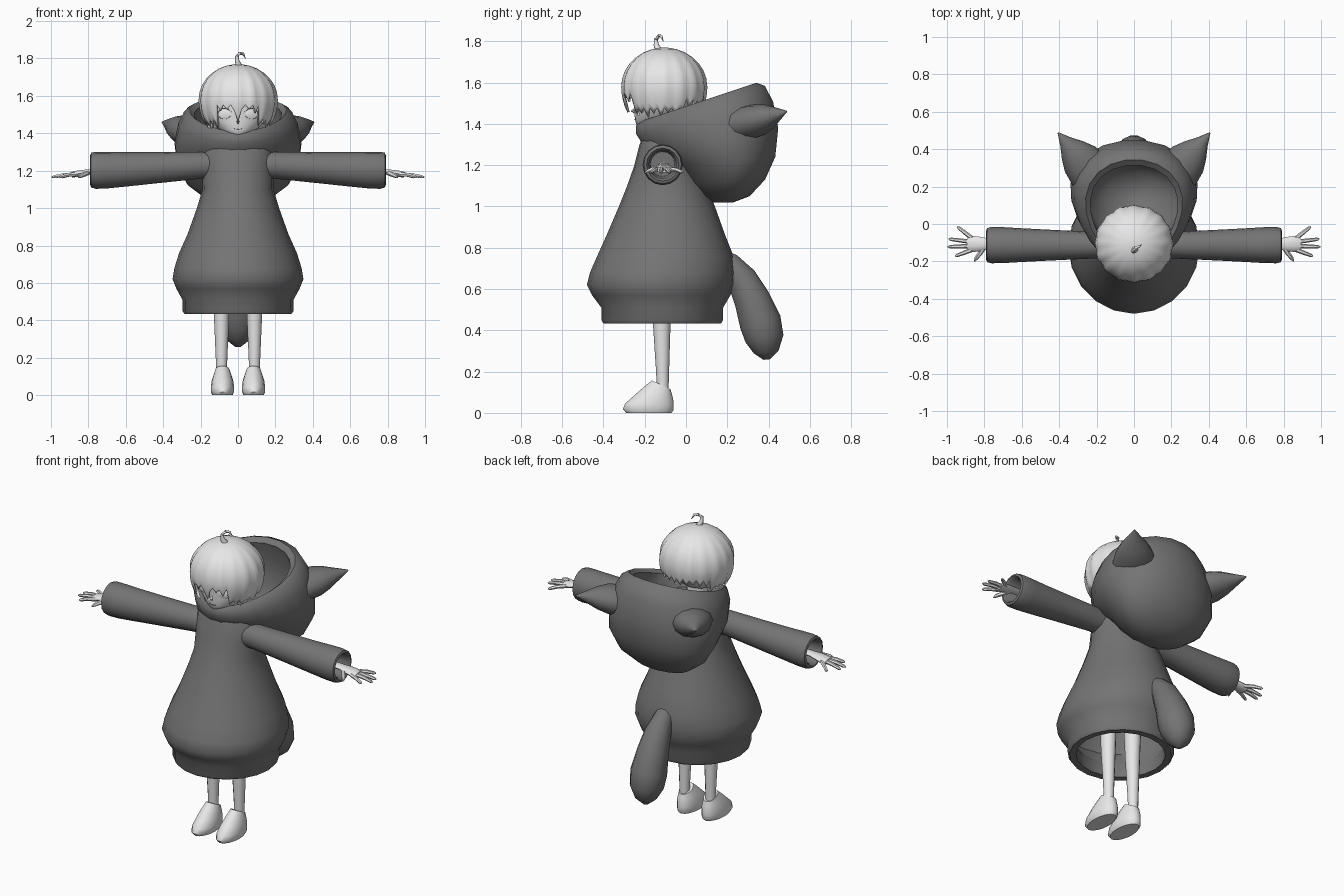
import bpy, bmesh, math, random
from mathutils import Vector as V

random.seed(4)


def material(name, c):
    m = bpy.data.materials.new(name)
    m.diffuse_color = (c, c, c, 1)
    return m


HOODIE = material("dark_grey", 0.175)
LIGHT = material("light_grey", 0.8)


def finish(name, bm, mat, angle=50):
    bmesh.ops.recalc_face_normals(bm, faces=bm.faces)
    me = bpy.data.meshes.new(name)
    bm.to_mesh(me)
    bm.free()
    me.materials.append(mat)
    me.polygons.foreach_set("use_smooth", [True] * len(me.polygons))
    me.set_sharp_from_angle(angle=math.radians(angle))
    ob = bpy.data.objects.new(name, me)
    bpy.context.collection.objects.link(ob)
    return ob


def ring(c, u, v, n, egg=0.0):
    pts = []
    for i in range(n):
        a = 2 * math.pi * i / n
        pts.append(c + u * math.cos(a) * (1 + egg * math.sin(a)) + v * math.sin(a))
    return pts


def loft(name, parts, mat, angle=50):
    """Skin each list of rings and cap both of its ends."""
    bm = bmesh.new()
    for rings in parts:
        rows = [[bm.verts.new(p) for p in r] for r in rings]
        n = len(rows[0])
        for a, b in zip(rows, rows[1:]):
            for i in range(n):
                j = (i + 1) % n
                bm.faces.new((a[i], a[j], b[j], b[i]))
        bm.faces.new(rows[0])
        bm.faces.new(rows[-1][::-1])
    return finish(name, bm, mat, angle)


def stack(rows, n, x=0.0, egg=0.0):
    """Rows of (half width, front y, front z, back y, back z)."""
    return [ring(V((x, (fy + by) / 2, (fz + bz) / 2)), V((w, 0, 0)),
                 V((0, (by - fy) / 2, (bz - fz) / 2)), n, egg)
            for w, fy, fz, by, bz in rows]


def level(rows, n, x=0.0):
    """Rows of (z, half width, front y, back y)."""
    return stack([(w, f, z, b, z) for z, w, f, b in rows], n, x)


def tube(path, radii, n=8, flat=1.0):
    """Round tube along a path; flat squeezes it on its second axis."""
    pts = [V(p) for p in path]
    out = []
    for i, p in enumerate(pts):
        t = (pts[min(i + 1, len(pts) - 1)] - pts[max(i - 1, 0)]).normalized()
        side = V((1, 0, 0)) if abs(t.x) < 0.6 else V((0, 1, 0))
        u = (side - t * side.dot(t)).normalized()
        out.append(ring(p, u * radii[i], t.cross(u) * radii[i] * flat, n))
    return out


# Hollow hoodie body: outside from neck to hem, then up the inside
loft("hoodie_body", [level([
    (1.36, 0.13, -0.20, -0.02), (1.30, 0.18, -0.225, 0.01), (1.20, 0.19, -0.25, 0.05),
    (1.10, 0.19, -0.285, 0.10), (1.00, 0.22, -0.325, 0.14), (0.86, 0.27, -0.385, 0.19),
    (0.76, 0.315, -0.43, 0.23), (0.68, 0.34, -0.465, 0.24), (0.62, 0.35, -0.48, 0.235),
    (0.57, 0.33, -0.455, 0.215), (0.51, 0.297, -0.41, 0.18), (0.45, 0.297, -0.41, 0.18),
    (0.433, 0.285, -0.40, 0.17), (0.435, 0.25, -0.36, 0.13), (0.51, 0.25, -0.36, 0.13),
    (0.62, 0.31, -0.44, 0.20), (0.86, 0.24, -0.35, 0.16), (1.10, 0.15, -0.24, 0.06)], 20)], HOODIE)

# Lowered hood: thick bowl with a tilted rim
loft("hood", [stack([
    (0.05, 0.13, 1.02, 0.23, 1.02), (0.17, 0.07, 1.05, 0.31, 1.05),
    (0.265, 0.01, 1.11, 0.385, 1.13), (0.32, -0.07, 1.20, 0.435, 1.24),
    (0.335, -0.20, 1.28, 0.45, 1.38), (0.315, -0.245, 1.35, 0.425, 1.51),
    (0.285, -0.245, 1.39, 0.385, 1.585), (0.255, -0.225, 1.41, 0.345, 1.60),
    (0.23, -0.20, 1.395, 0.315, 1.575), (0.245, -0.17, 1.36, 0.345, 1.46),
    (0.24, -0.12, 1.31, 0.34, 1.29), (0.15, -0.04, 1.24, 0.28, 1.17),
    (0.04, 0.08, 1.14, 0.18, 1.13)], 22, egg=0.2)], HOODIE)

# Tail
loft("tail", [tube(
    [(0, 0.15, 0.76), (0, 0.21, 0.725), (0, 0.27, 0.65), (0, 0.32, 0.55), (0, 0.36, 0.44),
     (0, 0.38, 0.36), (0, 0.388, 0.295), (0, 0.39, 0.258)],
    [0.04, 0.055, 0.075, 0.09, 0.104, 0.096, 0.062, 0.015], 14)], HOODIE)

for s, side in ((1, "left"), (-1, "right")):
    # Ears on the back of the hood
    u, v = V((0.77 * s, -0.64, 0)), V((-0.12 * s, -0.14, 0.97))
    base, tip = V((0.25 * s, 0.30, 1.405)), V((0.405 * s, 0.487, 1.46))
    loft(side + "_ear", [[ring(base.lerp(tip, t), u * a, v * b, 12) for t, a, b in (
        (-0.1, 0.12, 0.085), (0.25, 0.105, 0.08), (0.5, 0.075, 0.062),
        (0.75, 0.036, 0.034), (1, 0.004, 0.004))]], HOODIE)

    # Sleeves, hollow at the cuff
    loft(side + "_sleeve", [[ring(V((x * s, -0.113, z)), V((0, r * 0.98, 0)), V((0, 0, r)), 16)
                             for x, z, r in (
        (0.10, 1.225, 0.07), (0.20, 1.229, 0.072), (0.45, 1.215, 0.084), (0.60, 1.207, 0.092),
        (0.70, 1.203, 0.098), (0.76, 1.202, 0.099), (0.785, 1.203, 0.093), (0.79, 1.203, 0.08),
        (0.775, 1.203, 0.068), (0.55, 1.205, 0.06))]], HOODIE)

    # Hands: wrist and palm, four fingers, thumb
    hand = [tube([(x * s, -0.107, z) for x, z in
                  ((0.60, 1.20), (0.78, 1.195), (0.82, 1.19), (0.86, 1.183), (0.89, 1.178))],
                 [0.03, 0.03, 0.038, 0.043, 0.036], 10, 0.42)]
    for y0, x1, y1 in ((-0.138, 0.957, -0.172), (-0.117, 0.998, -0.122),
                       (-0.096, 0.992, -0.080), (-0.077, 0.945, -0.014)):
        a, b = V((0.865 * s, y0, 1.181)), V((x1 * s, y1, 1.166))
        hand.append(tube([a, a.lerp(b, 0.5) + V((0, 0, 0.004)), a.lerp(b, 0.9), b],
                         [0.012, 0.011, 0.009, 0.003], 6))
    hand.append(tube([(0.80 * s, -0.12, 1.19), (0.825 * s, -0.16, 1.18),
                      (0.845 * s, -0.185, 1.17), (0.852 * s, -0.20, 1.163)],
                     [0.014, 0.013, 0.01, 0.003], 6))
    loft(side + "_hand", hand, LIGHT)

    # Legs and shoes
    loft(side + "_leg", [level([(0.10, 0.028, -0.14, -0.085), (0.20, 0.031, -0.145, -0.082),
                                (0.43, 0.041, -0.16, -0.075), (0.85, 0.055, -0.18, -0.06)],
                               12, 0.088 * s)], LIGHT)
    loft(side + "_shoe", [stack([
        (0.054, -0.29, 0.0, -0.07, 0.0), (0.062, -0.305, 0.018, -0.06, 0.015),
        (0.062, -0.295, 0.045, -0.06, 0.04), (0.058, -0.25, 0.085, -0.062, 0.065),
        (0.048, -0.205, 0.125, -0.068, 0.09), (0.038, -0.165, 0.157, -0.075, 0.115),
        (0.028, -0.15, 0.15, -0.085, 0.115)], 16, 0.083 * s)], LIGHT)

    # Eyes with a dark lash line
    loft(side + "_eye", [[ring(V((0.072 * s, y, 1.503)), V((r, 0.3 * r * s, 0)),
                               V((0, 0, r * 0.8)), 14)
                          for y, r in ((-0.225, 0.036), (-0.24, 0.034), (-0.244, 0.022))]], LIGHT)
    loft(side + "_lash", [tube([(0.036 * s, -0.25, 1.515), (0.06 * s, -0.248, 1.533),
                                (0.085 * s, -0.24, 1.532), (0.108 * s, -0.226, 1.513)],
                               [0.001, 0.0035, 0.0035, 0.001], 6)], HOODIE)

# Neck, face, nose and mouth
loft("neck", [level([(1.22, 0.06, -0.17, -0.05), (1.45, 0.06, -0.17, -0.05)], 12)], LIGHT)
loft("face", [level([
    (1.382, 0.025, -0.225, -0.15), (1.395, 0.06, -0.24, -0.10), (1.42, 0.10, -0.247, -0.04),
    (1.46, 0.14, -0.251, 0.01), (1.50, 0.16, -0.253, 0.04), (1.56, 0.172, -0.262, 0.06),
    (1.63, 0.165, -0.262, 0.06), (1.70, 0.11, -0.21, 0.0)], 24),
    tube([(0, -0.248, 1.475), (0, -0.262, 1.462), (0, -0.25, 1.453)], [0.003, 0.008, 0.004], 6)], LIGHT)
loft("mouth", [tube([(-0.022, -0.2475, 1.424), (0, -0.249, 1.421), (0.022, -0.2475, 1.424)],
                    [0.001, 0.002, 0.001], 6)], HOODIE)

# Hair cap with ridged locks and a jagged lower edge
bm = bmesh.new()
COLS, ROWS = 64, 12
centre = V((0, -0.105, 1.58))
rows = [[] for _ in range(ROWS)]
for i in range(COLS):
    a = 2 * math.pi * i / COLS
    f = min(a, 2 * math.pi - a)          # angle away from the face
    low = 1.54 if f < 0.62 else 1.465 if f < 2.1 else 1.51
    low += -random.uniform(0.012, 0.04) if i % 2 else 0.012
    if f < 0.05:
        low = 1.455
    ridge = 1 + 0.018 * math.cos(i * math.pi / 2) + random.uniform(-0.008, 0.008)
    for k in range(ROWS):
        if k < 8:                        # dome
            e = math.pi / 2 * (k + 0.4) / 7.4
            r, z = math.sin(e), centre.z + 0.19 * math.cos(e)
            z = max(z, low)
        else:                            # hanging locks, tucked in
            z = centre.z + (low - centre.z) * (k - 7) / 4
            r = 1 - 9 * (z - centre.z) ** 2
        r *= 1 + (ridge - 1) * min(1, k / 5)
        rows[k].append(bm.verts.new((0.208 * r * math.sin(a), centre.y - 0.206 * r * math.cos(a), z)))
for p, q in zip(rows, rows[1:]):
    for i in range(COLS):
        j = (i + 1) % COLS
        bm.faces.new((p[i], p[j], q[j], q[i]))
bm.faces.new(rows[0])
hair = finish("hair", bm, LIGHT, 60)
shell = hair.modifiers.new("thickness", "SOLIDIFY")
shell.thickness = 0.012

# Curled tuft on the crown
loft("hair_tuft", [tube([(0.01, -0.13, 1.75), (-0.004, -0.145, 1.785), (-0.006, -0.145, 1.81),
                         (0.008, -0.13, 1.828), (0.028, -0.12, 1.825), (0.04, -0.11, 1.80)],
                        [0.02, 0.012, 0.01, 0.009, 0.007, 0.002], 8)], LIGHT)
